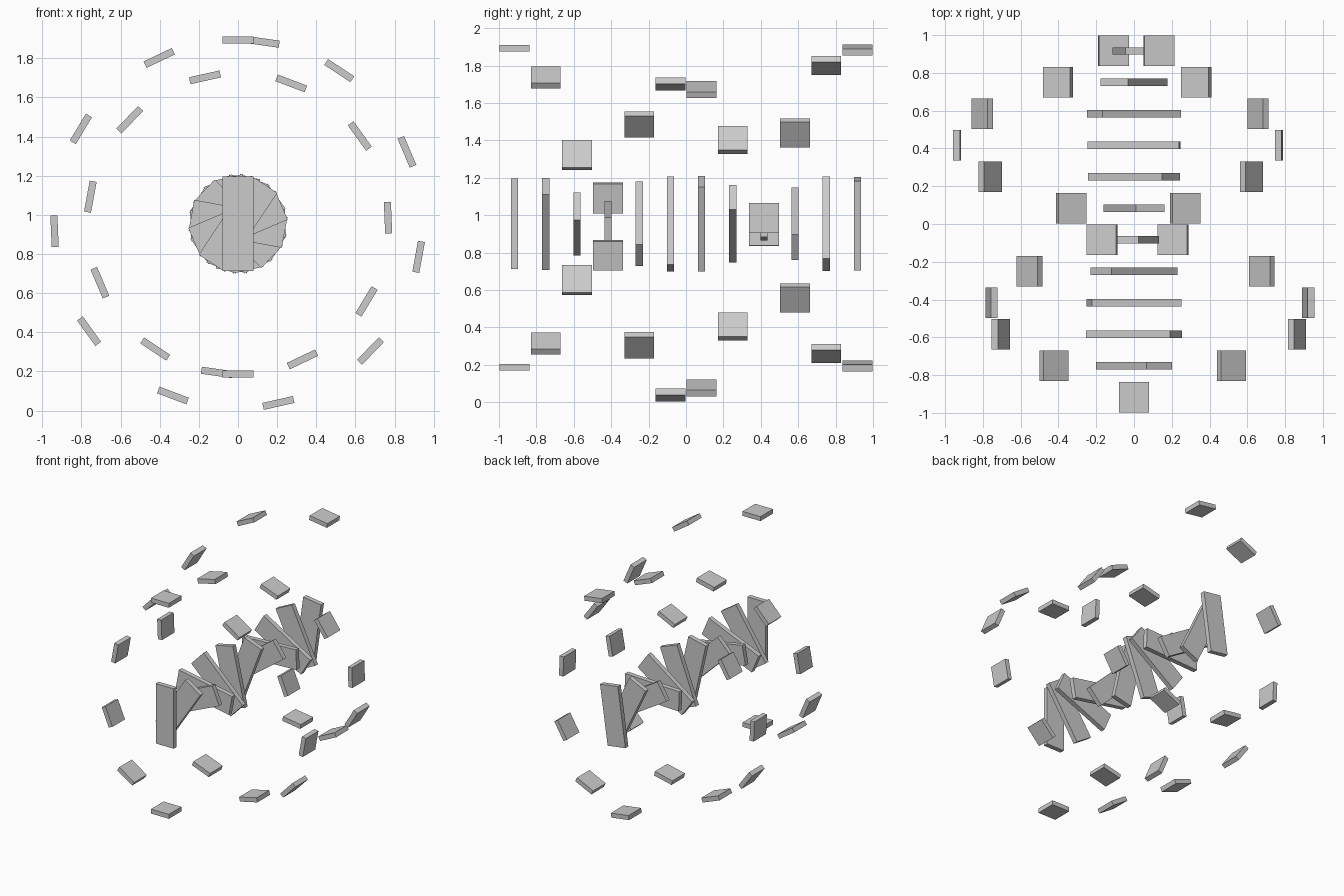
import bpy, math

if "Cube" in bpy.data.objects:
    bpy.data.objects.remove(bpy.data.objects["Cube"])

N = 12
STEP_Y = 1 / 6                  # one station every sixth of a unit
TWIST = math.radians(33.46)     # clockwise turn per station, seen from the front
AXIS_Z = 0.954


def box(name, size, loc, turn):
    bpy.ops.mesh.primitive_cube_add(size=1, location=loc, rotation=(0, turn, 0))
    ob = bpy.context.object
    ob.name = name
    ob.scale = size
    bpy.ops.object.transform_apply(location=False, rotation=False, scale=True)
    return ob


def orbit_plate(name, radius, y, angle):
    # square plate lying tangent to a circle around the long axis
    loc = (radius * math.sin(angle), y, AXIS_Z + radius * math.cos(angle))
    box(name, (0.16, 0.16, 0.036), loc, angle)


for i in range(N):
    y = (i - (N - 1) / 2) * STEP_Y
    a = i * TWIST
    # twisted core of upright slabs
    box(f"core_slab_{i + 1}", (0.16, 0.038, 0.484), (0, y, AXIS_Z), a)
    # two opposite spirals of floating plates
    orbit_plate(f"outer_plate_{i + 1}", 0.938, y, a)
    orbit_plate(f"inner_plate_{i + 1}", 0.767, y, a + math.pi)
